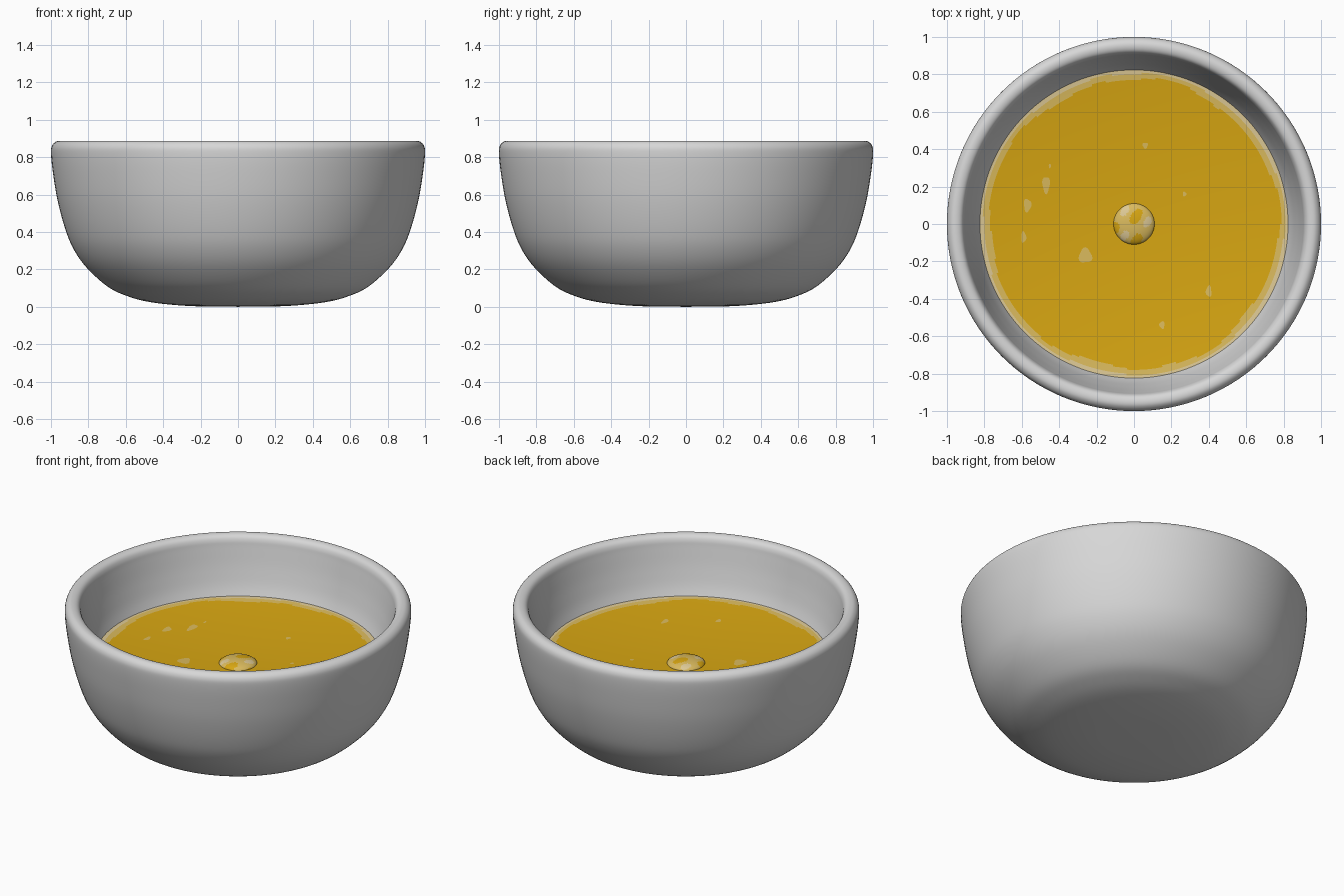
import bpy, bmesh, math
from mathutils import Vector

cube = bpy.data.objects.get("Cube")
if cube:
    bpy.data.objects.remove(cube, do_unlink=True)


def material(name, rgb):
    m = bpy.data.materials.new(name)
    m.use_nodes = True
    m.diffuse_color = (*rgb, 1)
    bsdf = m.node_tree.nodes["Principled BSDF"]
    bsdf.inputs["Base Color"].default_value = (*rgb, 1)
    bsdf.inputs["Roughness"].default_value = 0.5
    return m


CERAMIC = material("light grey ceramic", (0.68, 0.68, 0.68))
SOUP = material("golden soup", (0.68, 0.38, 0.006))
PALE = material("pale gold foam", (0.70, 0.49, 0.11))
CREAM = material("cream foam", (0.72, 0.58, 0.30))


def finish(name, bm, mats, pick=None):
    """Turn a bmesh into a smooth object, choosing materials by a rule."""
    bmesh.ops.remove_doubles(bm, verts=bm.verts, dist=1e-5)
    for f in bm.faces:
        f.smooth = True
        if pick:
            f.material_index = pick(f.calc_center_median())
    mesh = bpy.data.meshes.new(name)
    bm.to_mesh(mesh)
    bm.free()
    for m in mats:
        mesh.materials.append(m)
    obj = bpy.data.objects.new(name, mesh)
    bpy.context.collection.objects.link(obj)
    return obj


def lathe(name, profile, mats, pick=None, segments=128):
    bm = bmesh.new()
    rings = []
    for r, z in profile:
        angles = [2 * math.pi * j / segments for j in range(segments)]
        rings.append([bm.verts.new((r * math.cos(a), r * math.sin(a), z)) for a in angles])
    for lo, hi in zip(rings, rings[1:]):
        for j in range(segments):
            k = (j + 1) % segments
            bm.faces.new((lo[j], lo[k], hi[k], hi[j]))
    return finish(name, bm, mats, pick)


def smooth_path(points, steps=5):
    """Catmull-Rom curve through the points."""
    p = [Vector(q) for q in points]
    p = [p[0] * 2 - p[1]] + p + [p[-1] * 2 - p[-2]]
    path = []
    for a, b, c, d in zip(p, p[1:], p[2:], p[3:]):
        for s in range(steps):
            t = s / steps
            path.append(0.5 * (2 * b + (c - a) * t + (2 * a - 5 * b + 4 * c - d) * t * t
                               + (3 * b - a - 3 * c + d) * t ** 3))
    return path + [p[-2]]


# Bowl: outer wall, rounded rim, inner wall
lathe("bowl", smooth_path([
    (0, 0), (.26, .004), (.47, .025), (.6, .06), (.7, .11), (.81, .21), (.88, .31),
    (.925, .42), (.965, .57), (.99, .72), (1, .82), (.995, .86), (.975, .882),
    (.95, .887), (.925, .878), (.91, .855), (.9, .81), (.87, .68), (.825, .545),
    (.72, .36), (.5, .2), (.25, .15), (0, .14)]), [CERAMIC])


# Soup: shallow dished surface with an uneven foamy edge
def soup_height(r):
    return 0.5 + 0.04 * (r / 0.8) ** 2


def soup_colour(c):
    a = math.atan2(c.y, c.x)
    r = math.hypot(c.x, c.y)
    wobble = 0.009 * math.sin(5 * a + 1) + 0.007 * math.sin(11 * a)
    return 2 if r > 0.805 + wobble / 3 else 1 if r > 0.775 + wobble else 0


lathe("soup", [(r / 100, soup_height(r / 100)) for r in range(83, -1, -1)],
      [SOUP, PALE, CREAM], soup_colour)


# Bubble in the middle, with gold showing through the foam
def bubble_colour(c):
    n = math.sin(52 * c.x + 1) + math.sin(47 * c.y - 28 * c.x)
    return 0 if n > 0.75 else 2 if n < -1.3 else 1


dome = [(0.11 * math.cos(t), 0.498 + 0.035 * math.sin(t))
        for t in (i * math.pi / 32 for i in range(17))]
lathe("bubble", dome, [SOUP, PALE, CREAM], bubble_colour, 64)


# Foam flecks floating on the soup: x, y, half width, half length
for i, (x, y, w, h) in enumerate([
        (-.47, .21, .02, .045), (-.57, .1, .02, .035), (-.59, -.07, .013, .03),
        (-.26, -.17, .035, .04), (.4, -.36, .015, .03), (.15, -.54, .014, .02),
        (.06, .42, .014, .016), (-.45, .31, .006, .012), (.27, .16, .01, .012)]):
    bm = bmesh.new()
    ring = []
    for j in range(20):
        a = 2 * math.pi * j / 20
        k = 1 + 0.15 * math.sin(3 * a + i)
        px, py = x + w * k * math.cos(a), y + h * k * math.sin(a)
        ring.append(bm.verts.new((px, py, soup_height(math.hypot(px, py)) + 0.003)))
    bm.faces.new(ring)
    finish(f"foam_fleck_{i + 1}", bm, [PALE])
